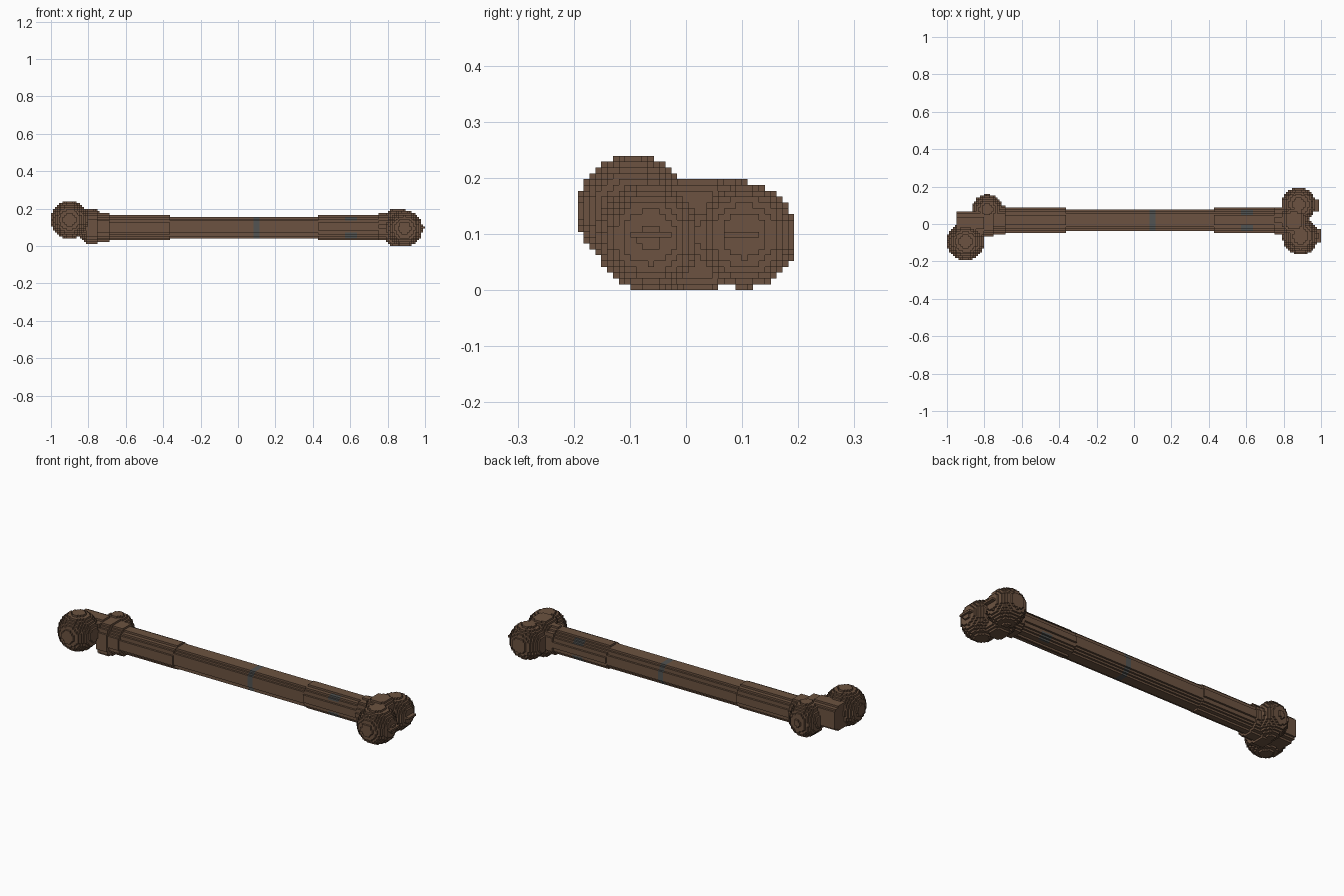
import bpy
import bmesh
from math import ceil, floor
from mathutils import Vector

if "Cube" in bpy.data.objects:
    bpy.data.objects.remove(bpy.data.objects["Cube"], do_unlink=True)

V = 2 / 192                       # block size
ORIGIN = Vector((-1, -18.5 * V, 0))
AXIS_Y, AXIS_Z = 0.02, 0.101      # centre line of the shaft


def material(name, color):
    m = bpy.data.materials.new(name)
    m.use_nodes = True
    m.diffuse_color = color
    bsdf = next(n for n in m.node_tree.nodes if n.type == 'BSDF_PRINCIPLED')
    bsdf.inputs["Base Color"].default_value = color
    bsdf.inputs["Roughness"].default_value = 0.9
    return m


BROWN = material("bone brown", (0.15, 0.086, 0.052, 1))
GREY = material("slate grey", (0.085, 0.088, 0.085, 1))


def snap(value, axis):
    return round((value - ORIGIN[axis]) / V)


def blocks(name, inside, lo, hi, one_cell_x=False, grey_rule=None):
    """Block-built solid: keep only the outer faces of the filled cells."""
    a = [snap(lo[i], i) for i in range(3)]
    b = [snap(hi[i], i) for i in range(3)]
    size = Vector((V, V, V))
    start = ORIGIN.copy()
    if one_cell_x:                # a single long cell along x
        size.x = (b[0] - a[0]) * V
        start.x += a[0] * V
        a[0], b[0] = 0, 1

    def corner(c):
        return start + Vector([c[i] * size[i] for i in range(3)])

    cells = {(i, j, k) for i in range(a[0], b[0]) for j in range(a[1], b[1])
             for k in range(max(a[2], 0), b[2])
             if inside(corner((i + .5, j + .5, k + .5)))}
    bm = bmesh.new()
    verts = {}

    def vert(c):
        if c not in verts:
            verts[c] = bm.verts.new(corner(c))
        return verts[c]

    for cell in cells:
        for axis in range(3):
            u, w = (axis + 1) % 3, (axis + 2) % 3
            for side in (0, 1):
                near = list(cell)
                near[axis] += 2 * side - 1
                if tuple(near) in cells:
                    continue
                ring = []
                for du, dw in ((0, 0), (1, 0), (1, 1), (0, 1)):
                    c = list(cell)
                    c[axis] += side
                    c[u] += du
                    c[w] += dw
                    ring.append(vert(tuple(c)))
                face = bm.faces.new(ring if side else ring[::-1])
                if grey_rule and grey_rule(face.calc_center_median()):
                    face.material_index = 1
    mesh = bpy.data.meshes.new(name)
    bm.to_mesh(mesh)
    bm.free()
    mesh.materials.append(BROWN)
    if grey_rule:
        mesh.materials.append(GREY)
    obj = bpy.data.objects.new(name, mesh)
    bpy.context.collection.objects.link(obj)


def ball(name, centre, radii, power=2):
    c, r = Vector(centre), Vector(radii)
    pad = r + Vector((V, V, V))
    blocks(name, lambda p: sum(abs((p[i] - c[i]) / r[i]) ** power
                               for i in range(3)) <= 1, c - pad, c + pad)


def rod(name, x0, x1, radius, y=AXIS_Y, z=AXIS_Z, grey_rule=None, power=2):
    pad = radius + V
    blocks(name, lambda p: (abs(p.y - y) ** power + abs(p.z - z) ** power
                            <= radius ** power),
           (x0, y - pad, z - pad), (x1, y + pad, z + pad), True, grey_rule)


def on_corner(p):
    return min(abs(p.y - AXIS_Y), abs(p.z - AXIS_Z)) > 0.03


# Shaft, thicker towards both ends, with grey bands
rod("shaft_collar_right", -0.81, -0.75, 0.088, power=3)
rod("shaft_flare_right", -0.75, -0.69, 0.079)
rod("shaft_end_right", -0.69, -0.36, 0.067)
rod("shaft_middle_right", -0.36, 0.083, 0.06)
rod("shaft_band", 0.083, 0.115, 0.06, grey_rule=lambda p: True)
rod("shaft_middle_left", 0.115, 0.43, 0.06)
rod("shaft_end_left_inner", 0.43, 0.57, 0.065)
rod("shaft_corner_marks", 0.57, 0.635, 0.065, grey_rule=on_corner)
rod("shaft_end_left_outer", 0.635, 0.75, 0.065)
rod("shaft_flare_left", 0.75, 0.80, 0.073)

# Left end: two round knobs with a raised web between them
ball("knob_left_front", (0.89, -0.065, 0.095), (0.097, 0.097, 0.097))
ball("knob_left_back", (0.88, 0.104, 0.097), (0.093, 0.093, 0.093))
ball("web_left", (0.853, 0.018, 0.1), (0.07, 0.075, 0.102), 3)

# Small tips on the left knobs
for label, x, y in (("front", 0.985, -0.065), ("back", 0.975, 0.1)):
    blocks("tip_left_" + label, lambda p: True,
           (x - V, y - 0.035, 0.089), (x + 0.013, y + 0.035, 0.1))

# Right end: one large knob, one small knob and the neck joining them
ball("knob_right_front", (-0.9, -0.094, 0.141), (0.1, 0.1, 0.1))
ball("knob_right_back", (-0.784, 0.078, 0.106), (0.08, 0.08, 0.094))
rod("neck_right", -0.95, -0.80, 0.064, y=0.003, z=0.13, power=4)
